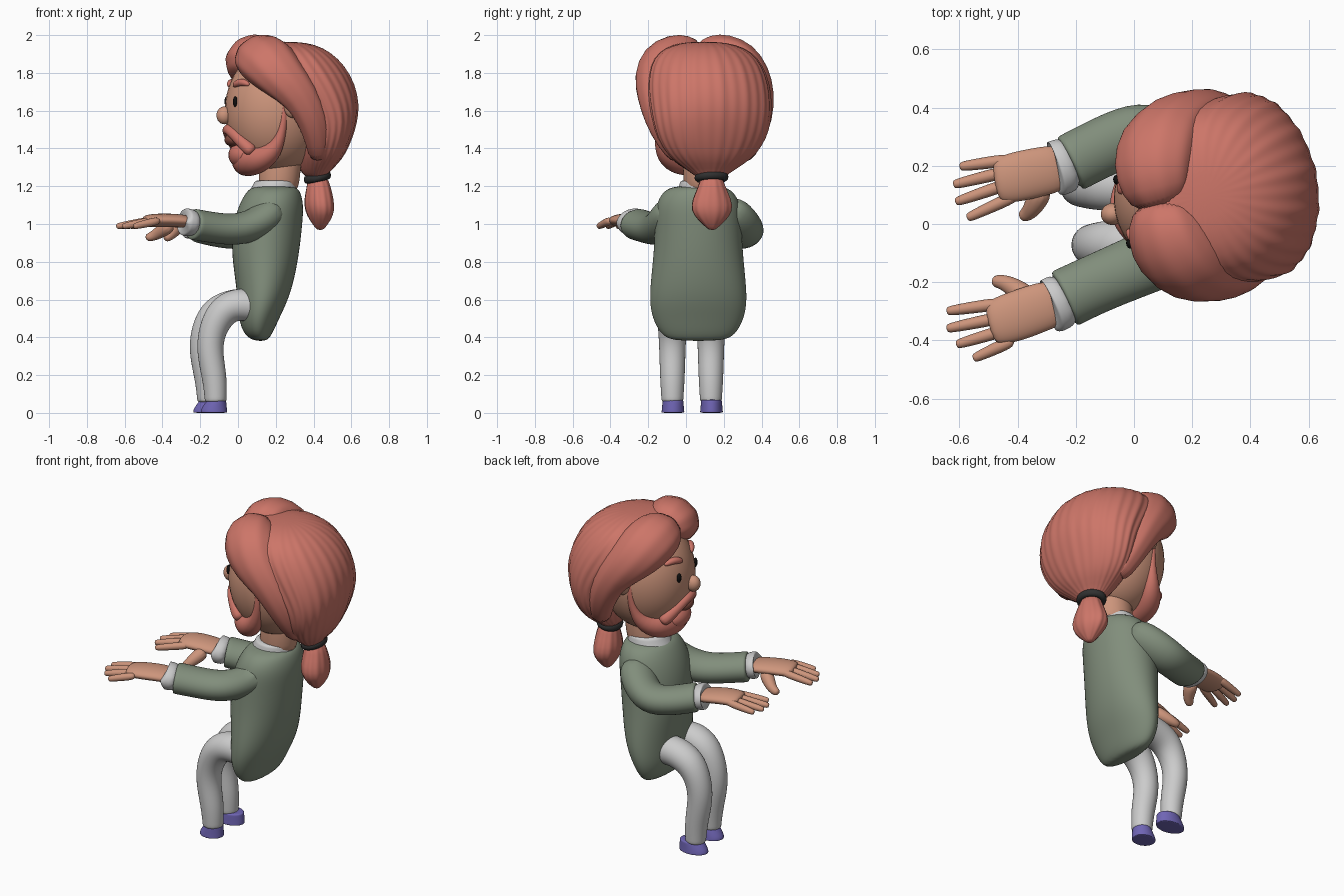
import bpy, bmesh, math
from mathutils import Vector, Matrix

COLORS = dict(hair=(.61, .18, .14), skin=(.61, .30, .20), coat=(.22, .27, .20),
              shoe=(.16, .13, .46), dark=(.03, .03, .03), eye=(.005, .005, .005), mouth=(.22, .07, .05))
MATS = {}
for key, c in COLORS.items():
    MATS[key] = bpy.data.materials.new(key)
    MATS[key].diffuse_color = (*c, 1)

# head is turned a little towards -y; head parts are written in an unturned frame
HEAD = Matrix.Translation((.2, .09, 0)) @ Matrix.Rotation(math.radians(11.5), 4, 'Z') @ Matrix.Translation((-.2, 0, 0))
BODY = Matrix.Identity(4)


def finish(bm, name, mat, frame, sub=0):
    bmesh.ops.recalc_face_normals(bm, faces=bm.faces)
    for f in bm.faces:
        f.smooth = True
    me = bpy.data.meshes.new(name)
    bm.to_mesh(me)
    bm.free()
    ob = bpy.data.objects.new(name, me)
    bpy.context.collection.objects.link(ob)
    ob.matrix_world = frame
    if mat:
        me.materials.append(MATS[mat])
    if sub:
        m = ob.modifiers.new('smooth', 'SUBSURF')
        m.levels = m.render_levels = sub
    return ob


def skin(name, rings, mat, frame=BODY, sub=2):
    """Closed surface through a list of vertex rings."""
    bm = bmesh.new()
    vs = [[bm.verts.new(p) for p in r] for r in rings]
    n = len(vs[0])
    for a, b in zip(vs, vs[1:]):
        for i in range(n):
            bm.faces.new((a[i], a[(i + 1) % n], b[(i + 1) % n], b[i]))
    bm.faces.new(vs[0])
    bm.faces.new(vs[-1])
    return finish(bm, name, mat, frame, sub)


def tube(name, pts, mat, frame=BODY, side=(0, 1, 0), flat=1.0, n=12, groove=0, sub=2):
    """Tapered tube through (x, y, z, radius); flat scales the thickness across side."""
    P = [Vector(p[:3]) for p in pts]
    rings = []
    for i, p in enumerate(P):
        t = (P[min(i + 1, len(P) - 1)] - P[max(i - 1, 0)]).normalized()
        s = Vector(side)
        u = (s - t * s.dot(t)).normalized()
        v = t.cross(u)
        rings.append([p + pts[i][3] * (1 + groove * math.sin(a * 9)) * (u * math.cos(a) + v * flat * math.sin(a))
                      for a in (k * math.tau / n for k in range(n))])
    return skin(name, rings, mat, frame, sub)


def stack(name, rows, mat, yc=0, frame=BODY, n=16, groove=0, waves=0, sub=2):
    """Horizontal oval sections: (z, x front, x back, half width)."""
    rings = []
    for z, x0, x1, h in rows:
        ring = []
        for k in range(n):
            a = k * math.tau / n
            g = 1 + groove * (math.sin(a * waves) + .5 * math.sin(a * waves * .5 + 1))
            ring.append(((x0 + x1) / 2 + (x1 - x0) / 2 * g * math.cos(a), yc + h * g * math.sin(a), z))
        rings.append(ring)
    return skin(name, rings, mat, frame, sub)


def ball(name, loc, size, mat, frame=BODY, seg=24):
    bm = bmesh.new()
    bmesh.ops.create_uvsphere(bm, u_segments=seg, v_segments=seg // 2 + 4, radius=1,
                              matrix=Matrix.Translation(loc) @ Matrix.Diagonal((*size, 1)))
    return finish(bm, name, mat, frame)


# coat body, collar and neck
stack('coat', [(.38, .09, .15, .13), (.41, .03, .18, .20), (.5, .0, .22, .25), (.6, -.005, .27, .265),
               (.72, -.02, .305, .255), (.86, -.04, .33, .24), (1.0, -.03, .345, .235),
               (1.1, 0, .352, .23), (1.17, .04, .335, .195), (1.205, .08, .305, .13)], 'coat', .065)
stack('collar', [(1.16, .05, .32, .13), (1.18, .06, .315, .125), (1.22, .085, .31, .115), (1.235, .09, .305, .11)], None, .08)
stack('neck', [(1.15, .1, .32, .1), (1.25, .11, .33, .1), (1.42, .11, .35, .11)], 'skin', .085)

# trousers and shoes
for tag, y, dx in (('right', -.072, 0), ('left', .132, -.04)):
    tube('trouser_' + tag, [(.14, y, .56, .08), (.06, y, .57, .088), (-.01, y, .575, .092), (-.085 + dx, y, .54, .09),
                            (-.14 + dx, y, .435, .077), (-.152 + dx, y, .32, .072), (-.122 + dx, y, .18, .068),
                            (-.118 + dx, y, .07, .06), (-.118 + dx, y, .055, .06)], None)
    stack('shoe_' + tag, [(0, -.195 + dx, -.058, .06), (.003, -.2 + dx, -.056, .062), (.022, -.197 + dx, -.057, .06),
                          (.066, -.165 + dx, -.062, .056), (.07, -.162 + dx, -.063, .054)], 'shoe', y + .003)

# sleeves, cuffs and hands
ARMS = {
    'right': dict(sleeve=[(.21, -.04, 1.09, .12), (.13, -.095, 1.01, .118), (0, -.15, .965, .11),
                          (-.13, -.205, .98, .106), (-.235, -.255, .998, .108), (-.243, -.259, .999, .108)],
                  cuff=((-.22, -.25, 1.0), (-.285, -.282, 1.012)),
                  palm=[(-.25, -.265, 1.012), (-.32, -.285, 1.018), (-.4, -.315, 1.02), (-.47, -.337, 1.018), (-.5, -.345, 1.012)],
                  fingers=[(-.48, -.277, -.645, -.3), (-.48, -.325, -.645, -.36), (-.465, -.367, -.612, -.415), (-.44, -.403, -.553, -.463)],
                  thumb=[(-.35, -.265, 1.0), (-.41, -.22, .96), (-.45, -.198, .935), (-.49, -.195, .925)]),
    'left': dict(sleeve=[(.2, .19, 1.09, .115), (.12, .28, 1.01, .12), (.02, .32, .945, .115),
                         (-.1, .27, .955, .107), (-.215, .21, .985, .106), (-.223, .206, .986, .106)],
                 cuff=((-.2, .215, .985), (-.27, .19, .998)),
                 palm=[(-.23, .2, 1.0), (-.31, .182, 1.012), (-.39, .165, 1.02), (-.45, .152, 1.018), (-.48, .147, 1.012)],
                 fingers=[(-.45, .217, -.6, .197), (-.46, .177, -.622, .135), (-.45, .137, -.615, .075), (-.42, .1, -.575, .02)],
                 thumb=[(-.31, .13, 1.0), (-.345, .06, .96), (-.365, .035, .935), (-.39, .022, .92)]),
}
for tag, a in ARMS.items():
    tube('sleeve_' + tag, a['sleeve'], 'coat', flat=.8)
    c0, c1 = (Vector(c) for c in a['cuff'])
    tube('cuff_' + tag, [(*c0, .1), (*c0.lerp(c1, .9), .1), (*c1, .1), (*c1, .095)], None, flat=.76)
    tube('palm_' + tag, [(*p, r) for p, r in zip(a['palm'], (.08, .088, .09, .085, .07))], 'skin', flat=.42)
    for i, (x0, y0, x1, y1) in enumerate(a['fingers']):
        root, tip = Vector((x0 + .03, y0 + .005, 1.02)), Vector((x1, y1, .987))
        pts = [(*root.lerp(tip, f), r) for f, r in ((0, .025), (.5, .023), (.92, .019), (1, .014))]
        tube(f'finger_{tag}_{i + 1}', pts, 'skin', n=8)
    tube('thumb_' + tag, [(*p, r) for p, r in zip(a['thumb'], (.045, .036, .027, .02))], 'skin', side=(0, 0, 1))

# head, nose and mouth
ball('head', (.2, 0, 1.6), (.27, .26, .33), 'skin', HEAD, 40)
ball('nose', (-.078, 0, 1.575), (.042, .038, .047), 'skin', HEAD)
ball('mouth', (-.03, 0, 1.445), (.045, .07, .035), 'mouth', HEAD)
for s, tag in ((-1, 'right'), (1, 'left')):
    ball('eye_' + tag, (-.042, s * .112, 1.648), (.012, .017, .028), 'eye', HEAD, 16)
    ball('ear_' + tag, (.235, s * .268, 1.622), (.045, .032, .06), 'skin', HEAD)
    tube('eyebrow_' + tag, [(-.04, s * .06, 1.73, .014), (-.025, s * .095, 1.748, .023),
                            (0, s * .135, 1.752, .022), (.025, s * .165, 1.735, .011)], 'hair', HEAD, (0, 0, 1), n=8)
    # swept front lock, running from the parting down behind the ear
    tube('front_lock_' + tag, [(.1, s * -.01, 1.88, .09), (.09, s * .06, 1.89, .13), (.09, s * .13, 1.885, .145),
                               (.13, s * .21, 1.845, .15), (.19, s * .265, 1.77, .125), (.28, s * .285, 1.68, .1),
                               (.345, s * .275, 1.56, .085), (.385, s * .23, 1.44, .07), (.41, s * .16, 1.34, .06)],
         'hair', HEAD, (1, 0, .3), flat=.85, n=36, groove=.015, sub=1)

# beard along the jaw and chin, with moustache
jaw = [(.195, .248, 1.66, .018), (.195, .243, 1.5, .022), (.15, .21, 1.38, .05), (.075, .13, 1.335, .08)]
tube('beard', [(x, -y, z, r) for x, y, z, r in jaw] + [(.03, 0, 1.335, .088)] + jaw[::-1], 'hair', HEAD, (1, 0, 1))
ball('chin_beard', (.035, 0, 1.365), (.088, .12, .075), 'hair', HEAD)
lip = [(.05, .16, 1.375, .045), (-.003, .115, 1.43, .035), (-.045, .06, 1.487, .034)]
tube('moustache', [(x, -y, z, r) for x, y, z, r in lip] + [(-.063, 0, 1.508, .03)] + lip[::-1],
     'hair', HEAD, (1, 0, .3), n=8)

# combed-back hair, tie and ponytail
stack('back_hair', [(1.235, .385, .465, .06), (1.27, .34, .48, .1), (1.32, .32, .53, .18), (1.37, .30, .565, .24),
                    (1.45, .29, .60, .29), (1.54, .27, .627, .315), (1.63, .2, .64, .325), (1.74, .1, .62, .325),
                    (1.84, .03, .565, .3), (1.91, .04, .49, .25), (1.95, .08, .41, .17), (1.965, .17, .32, .07)],
      'hair', -.003, HEAD, 120, .011, 28, 1)
bm = bmesh.new()
for k in range(28):
    a = k * math.tau / 28
    for j in range(10):
        b = j * math.tau / 10
        r = 1 + .3 * math.cos(b)
        bm.verts.new((.425 + .055 * r * math.cos(a), .07 * r * math.sin(a), 1.247 + .022 * math.sin(b) + .012 * math.cos(a)))
bm.verts.ensure_lookup_table()
for k in range(28):
    for j in range(10):
        q = [(k, j), (k + 1, j), (k + 1, j + 1), (k, j + 1)]
        bm.faces.new([bm.verts[(x % 28) * 10 + y % 10] for x, y in q])
finish(bm, 'hair_tie', 'dark', HEAD)
stack('ponytail', [(1.26, .375, .475, .055), (1.2, .37, .495, .07), (1.13, .355, .51, .105), (1.07, .36, .515, .113),
                   (1.02, .385, .495, .075), (.985, .41, .47, .035), (.968, .425, .455, .015)],
      'hair', 0, HEAD, 60, .02, 12, 1)
